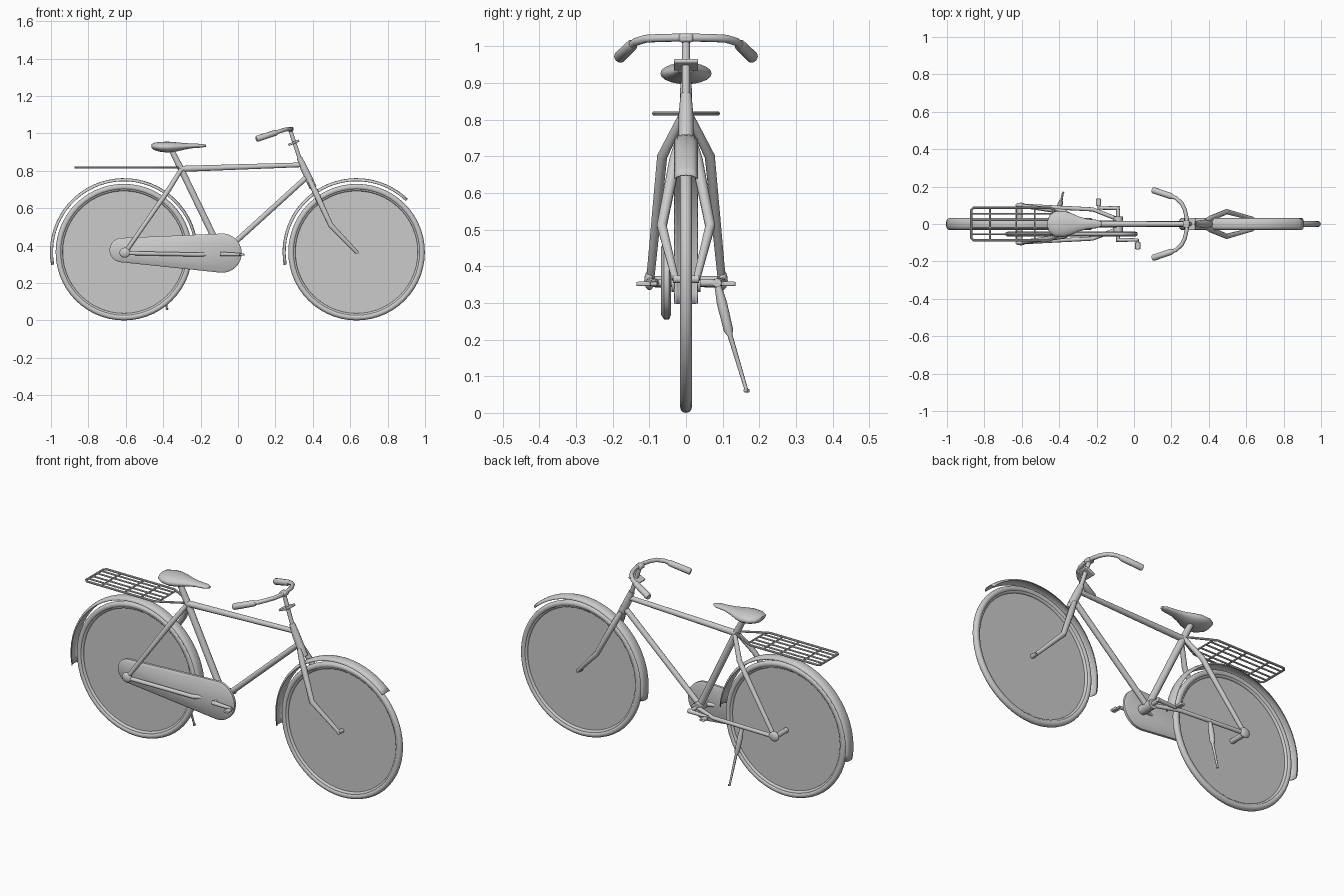
import bpy, bmesh, math
from mathutils import Vector

if "Cube" in bpy.data.objects:
    bpy.data.objects.remove(bpy.data.objects["Cube"])

RW, FW = Vector((-0.61, 0, 0.365)), Vector((0.634, 0, 0.365))   # wheel centres
BB = Vector((-0.085, 0, 0.355))                                # crank axle


def smooth(ob, angle=40):
    bpy.ops.object.select_all(action='DESELECT')
    ob.select_set(True)
    bpy.context.view_layer.objects.active = ob
    bpy.ops.object.shade_smooth_by_angle(angle=math.radians(angle))
    return ob


def from_bm(name, bm):
    bmesh.ops.recalc_face_normals(bm, faces=bm.faces)
    me = bpy.data.meshes.new(name)
    bm.to_mesh(me)
    bm.free()
    ob = bpy.data.objects.new(name, me)
    bpy.context.collection.objects.link(ob)
    return smooth(ob)


def tube(name, pts, r, closed=False, res=3):
    """Round tube through points; r is one radius or one per point."""
    cu = bpy.data.curves.new(name, 'CURVE')
    cu.dimensions = '3D'
    cu.bevel_depth = 1.0
    cu.bevel_resolution = res
    cu.use_fill_caps = True
    sp = cu.splines.new('POLY')
    sp.points.add(len(pts) - 1)
    sp.use_cyclic_u = closed
    for i, p in enumerate(pts):
        sp.points[i].co = (*p, 1)
        sp.points[i].radius = r[i] if isinstance(r, (list, tuple)) else r
    ob = bpy.data.objects.new(name, cu)
    bpy.context.collection.objects.link(ob)
    bpy.ops.object.select_all(action='DESELECT')
    ob.select_set(True)
    bpy.context.view_layer.objects.active = ob
    bpy.ops.object.convert(target='MESH')
    return smooth(bpy.context.view_layer.objects.active)


def pair(name, pts, r, **kw):
    """The same tube on both sides of the frame."""
    for side, s in (("left", 1), ("right", -1)):
        tube(f"{side}_{name}", [(x, s * y, z) for x, y, z in pts], r, **kw)


def box(name, loc, size, ry=0.0):
    bpy.ops.mesh.primitive_cube_add(size=1, location=loc, rotation=(0, ry, 0))
    ob = bpy.context.object
    ob.name, ob.scale = name, size
    bpy.ops.object.transform_apply(location=False, rotation=False, scale=True)
    m = ob.modifiers.new("bevel", 'BEVEL')
    m.width, m.segments = min(size) * 0.3, 2
    return smooth(ob)


def loft(name, rings, ring_closed=True, caps=True):
    bm = bmesh.new()
    rows = [[bm.verts.new(p) for p in ring] for ring in rings]
    n = len(rows[0])
    for a, b in zip(rows, rows[1:]):
        for i in range(n if ring_closed else n - 1):
            j = (i + 1) % n
            bm.faces.new((a[i], a[j], b[j], b[i]))
    if caps:
        bm.faces.new(rows[0])
        bm.faces.new(rows[-1])
    return from_bm(name, bm)


def fender(name, c, a0, a1):
    """Curved strip with an arched cross-section over a wheel."""
    rings = []
    for k in range(33):
        a = math.radians(a0 + (a1 - a0) * k / 32)
        ring = []
        for i in range(9):
            t = -1 + i / 4
            r = 0.380 + 0.014 * math.sqrt(max(0, 1 - t * t))
            ring.append((c.x + r * math.cos(a), 0.031 * t, c.z + r * math.sin(a)))
        rings.append(ring)
    ob = loft(name, rings, False, False)
    m = ob.modifiers.new("thickness", 'SOLIDIFY')
    m.thickness, m.offset = 0.003, 0


# wheels: tyre, rim and flat spoke disc
for tag, c in (("rear", RW), ("front", FW)):
    for part, big, small in (("tyre", 0.349, 0.016), ("rim", 0.337, 0.010)):
        bpy.ops.mesh.primitive_torus_add(location=c, rotation=(math.pi / 2, 0, 0),
            major_radius=big, minor_radius=small, major_segments=56, minor_segments=12)
        bpy.context.object.name = f"{tag}_{part}"
        smooth(bpy.context.object)
    bpy.ops.mesh.primitive_circle_add(vertices=56, radius=0.337, fill_type='NGON',
        location=c, rotation=(math.pi / 2, 0, 0))
    bpy.context.object.name = f"{tag}_spoke_disc"

fender("rear_fender", RW, 5, 190)
fender("front_fender", FW, 46, 190)

# frame tubes
tube("top_tube", [(-0.31, 0, 0.81), (0.345, 0, 0.832)], [0.017, 0.013])
tube("down_tube", [(0.372, 0, 0.77), BB], 0.015)
tube("seat_tube", [(-0.355, 0, 0.91), (-0.305, 0, 0.81), BB], [0.015, 0.018, 0.018])
tube("head_tube", [(0.328, 0, 0.87), (0.352, 0, 0.815), (0.388, 0, 0.74)], [0.015, 0.020, 0.021])
tube("bottom_bracket", [(BB.x, -0.04, BB.z), (BB.x, 0.04, BB.z)], 0.026)
pair("seat_stay", [(-0.305, 0.012, 0.805), (-0.37, 0.065, 0.70), (-0.605, 0.098, 0.36)],
     [0.012, 0.014, 0.011])
pair("chain_stay", [(BB.x, 0.025, 0.355), (-0.22, 0.078, 0.352), (-0.605, 0.098, 0.36)], 0.011)

# fork
tube("fork_crown", [(0.385, 0, 0.745), (0.402, 0, 0.71)], 0.021)
pair("fork_leg", [(0.383, 0.015, 0.75), (0.412, 0.030, 0.69), (0.495, 0.066, 0.51),
                  (0.634, 0.029, 0.365)], [0.012, 0.016, 0.014, 0.010])
tube("front_axle", [(FW.x, -0.035, FW.z), (FW.x, 0.035, FW.z)], 0.011)

# rear axle with round end caps
tube("rear_axle", [(RW.x, -0.10, RW.z - .005), (RW.x, 0.10, RW.z - .005)], 0.014)
for side, s in (("left", 1), ("right", -1)):
    bpy.ops.mesh.primitive_uv_sphere_add(segments=20, ring_count=12, radius=1,
        location=(-0.605, s * 0.1, 0.362), scale=(0.029, 0.014, 0.027))
    bpy.context.object.name = f"{side}_hub_cap"
    smooth(bpy.context.object)

# handlebar, grips and stem
tube("stem", [(0.33, 0, 0.865), (0.278, 0, 1.022)], 0.011)
half = [(0.282, 0.03, 1.024), (0.272, 0.075, 1.023), (0.255, 0.11, 1.021), (0.225, 0.139, 1.012),
        (0.11, 0.178, 0.975)]
tube("handlebar", [(x, -y, z) for x, y, z in reversed(half)] + half, 0.011)
pair("grip", [(0.208, 0.145, 1.006), (0.20, 0.148, 1.003), (0.105, 0.18, 0.972), (0.098, 0.182, 0.97)],
     [0.012, 0.016, 0.017, 0.014])
box("stem_clamp", (0.279, 0, 1.023), (0.035, 0.04, 0.024))
box("light_bracket", (0.298, 0, 0.95), (0.062, 0.066, 0.012), ry=-0.4)

# chain case: rounded outline around both sprockets, bulging in the middle
def case_outline(y, d):
    A, B = (-0.622, 0.376, 0.065 - d), (-0.085, 0.36, 0.105 - d)
    pts = []
    for (cx, cz, r), a0, a1 in ((B, -94, 86), (A, 94, 262)):
        for k in range(17):
            a = math.radians(a0 + (a1 - a0) * k / 16)
            pts.append((cx + r * math.cos(a), y, cz + r * math.sin(a)))
    return pts

loft("chain_case", [case_outline(y, d) for y, d in
     ((-0.041, 0.012), (-0.046, 0.0), (-0.060, 0.0), (-0.068, 0.012))])

# cranks and pedals
tube("crank_axle", [(BB.x, -0.09, BB.z), (BB.x, 0.09, BB.z)], 0.011)
for side, s in (("left", 1), ("right", -1)):
    px = BB.x - s * 0.105
    tube(f"{side}_crank", [(BB.x + s * .01, s * 0.085, BB.z), (px, s * 0.085, BB.z - .003)], [0.012, 0.008])
    tube(f"{side}_pedal_axle", [(px, s * 0.08, 0.352), (px, s * 0.135, 0.352)], 0.006)
    box(f"{side}_pedal", (px, s * 0.116, 0.352), (0.028, 0.038, 0.012))

# kickstand
tube("kickstand", [(-0.40, 0.086, 0.35), (-0.397, 0.098, 0.30), (-0.391, 0.116, 0.225),
                   (-0.389, 0.12, 0.212), (-0.381, 0.165, 0.062)], [0.009, 0.014, 0.013, 0.007, 0.005])
tube("kickstand_foot", [(-0.384, 0.160, 0.061), (-0.376, 0.171, 0.061)], 0.005)

# saddle: x, half width, top z, bottom z
secs = [(-0.462, 0.020, 0.942, 0.924), (-0.452, 0.048, 0.949, 0.912), (-0.42, 0.068, 0.954, 0.902),
        (-0.375, 0.070, 0.956, 0.897), (-0.335, 0.058, 0.953, 0.902), (-0.295, 0.040, 0.949, 0.911),
        (-0.25, 0.027, 0.946, 0.920), (-0.195, 0.022, 0.944, 0.924), (-0.172, 0.010, 0.940, 0.928)]
rings = []
for x, w, t, b in secs:
    m = b + (t - b) * 0.5
    rings.append([(x, w * math.cos(k * math.pi / 10),
                   m + (t - b) / 2 * math.sin(k * math.pi / 10)) for k in range(20)])
smooth(loft("saddle", rings), 70)

# luggage rack
Z = 0.817
tube("rack_frame", [(-0.87, -0.075, Z), (-0.858, -0.087, Z), (-0.45, -0.087, Z), (-0.415, -0.07, Z),
     (-0.32, -0.018, Z), (-0.32, 0.018, Z), (-0.415, 0.07, Z), (-0.45, 0.087, Z),
     (-0.858, 0.087, Z), (-0.87, 0.075, Z)], 0.006, closed=True, res=2)
for i, y in enumerate((-0.055, -0.02, 0.02, 0.055)):
    tube(f"rack_rail_{i}", [(-0.87, y, Z), (-0.43, y, Z)], 0.0045, res=1)
for i, x in enumerate((-0.77, -0.63, -0.53, -0.43)):
    tube(f"rack_bar_{i}", [(x, -0.08, Z), (x, 0.08, Z)], 0.0045, res=1)
